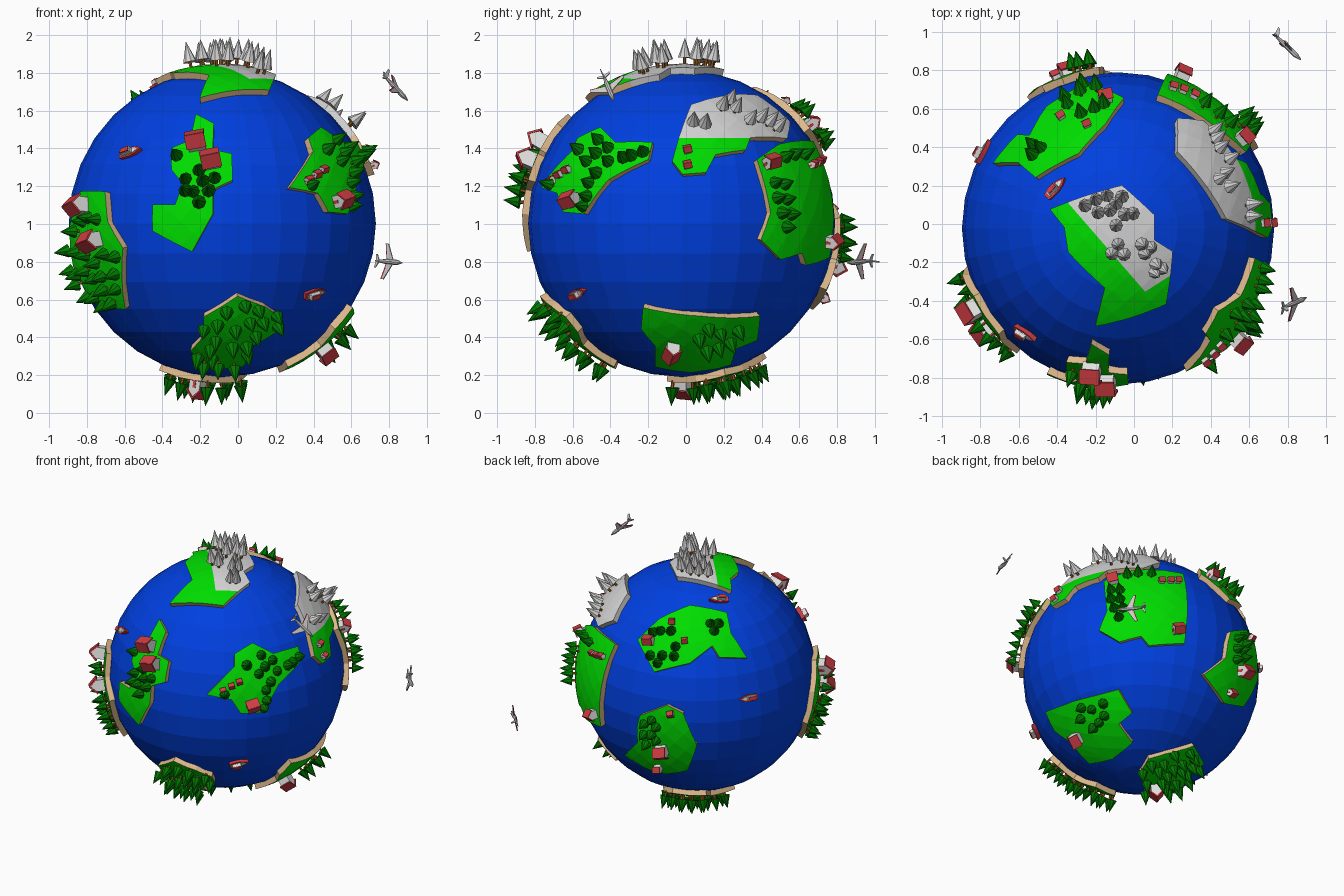
import bpy, bmesh, math, random
from mathutils import Vector, Matrix

if "Cube" in bpy.data.objects:
    bpy.data.objects.remove(bpy.data.objects["Cube"])

random.seed(4)
C = Vector((-0.083, -0.023, 1.003))   # globe centre
R, H = 0.81, 0.037                    # globe radius, land thickness

def mat(name, col):
    m = bpy.data.materials.new(name)
    m.diffuse_color = (*col, 1)
    m.use_nodes = True
    m.node_tree.nodes["Principled BSDF"].inputs["Base Color"].default_value = m.diffuse_color
    return m

MATS = [mat("ocean_blue", (.0, .05, .74)), mat("grass_green", (.0, .72, .0)),
        mat("sand", (.75, .50, .27)), mat("snow_white", (.65, .65, .65)),
        mat("leaf_green", (.0, .20, .0)), mat("trunk_brown", (.30, .11, .015)),
        mat("roof_red", (.62, .045, .055)), mat("wall_white", (.75, .75, .74)),
        mat("metal_grey", (.60, .60, .60))]
BLUE, GRASS, SAND, SNOW, LEAF, TRUNK, RED, WALL, GREY = range(9)

def finish(bm, name):
    me = bpy.data.meshes.new(name)
    bm.to_mesh(me)
    bm.free()
    for m in MATS:
        me.materials.append(m)
    ob = bpy.data.objects.new(name, me)
    ob.location = C
    bpy.context.collection.objects.link(ob)

# ---------- small solids added to a bmesh ----------
def paint(verts, m):
    for f in {f for v in verts for f in v.link_faces}:
        f.material_index = m

def cone(bm, M, z0, z1, r0, r1, m, n=8):
    T = M @ Matrix.Translation((0, 0, (z0 + z1) / 2))
    paint(bmesh.ops.create_cone(bm, cap_ends=True, segments=n, radius1=r0, radius2=r1,
                                depth=z1 - z0, matrix=T)["verts"], m)

def box(bm, M, c, s, m, tilt=0):
    T = M @ Matrix.Translation(c) @ Matrix.Rotation(tilt, 4, 'Y') @ Matrix.Diagonal((*s, 1))
    paint(bmesh.ops.create_cube(bm, size=1, matrix=T)["verts"], m)

def prism(bm, M, a, b, m):
    """Solid between two matching rings of points."""
    va, vb = [[bm.verts.new(M @ Vector(p)) for p in ring] for ring in (a, b)]
    n = len(va)
    faces = [bm.faces.new(va[::-1]), bm.faces.new(vb)]
    faces += [bm.faces.new((va[i], va[(i + 1) % n], vb[(i + 1) % n], vb[i])) for i in range(n)]
    bmesh.ops.recalc_face_normals(bm, faces=faces)
    for f in faces:
        f.material_index = m

# ---------- placement on the globe ----------
def spot(facing, u, v, r=R + H):
    """Globe point at offset u (right), v (up) from the centre as faced from a direction."""
    p, e = map(math.radians, facing)
    right = Vector((math.cos(p), math.sin(p), 0))
    flat = Vector((math.sin(p), -math.cos(p), 0))
    out = flat * math.cos(e) + Vector((0, 0, math.sin(e)))
    up = Vector((0, 0, math.cos(e))) - flat * math.sin(e)
    return (right * u + up * v + out * math.sqrt(max(r * r - u * u - v * v, 0))).normalized() * r

def stand(pos, heading=(0, 0, 1), s=1):
    """Frame with z pointing away from the globe and y along the heading."""
    z = pos.normalized()
    h = Vector(heading)
    y = h - z * h.dot(z)
    if y.length < .05:
        y = z.orthogonal()
    y.normalize()
    x = y.cross(z)
    return Matrix.Translation(pos) @ Matrix((x, y, z)).transposed().to_4x4() @ Matrix.Scale(s, 4)

def tree(bm, pos, m, tall):
    M = stand(pos, s=random.uniform(.94, 1.03))
    cone(bm, M, -.01, .04 * tall, .009, .009, TRUNK, 6)
    cone(bm, M, .032 * tall, .142 * tall, .037, .001, m)

def house(bm, pos, s, upright):
    side = Vector((0, 0, 1)).cross(pos).normalized()
    M = stand(pos, (.35, .25, 1) if upright else side + Vector((0, 0, .25)), s)
    prof = [(-.04, -.01), (.04, -.01), (.04, .055), (0, .095), (-.04, .055)]
    prism(bm, M, [(x, -.045, z) for x, z in prof], [(x, .045, z) for x, z in prof], WALL)
    for k in (-1, 1):
        box(bm, M, (k * .026, 0, .075), (.078, .106, .01), RED, k * math.pi / 4)
    box(bm, M, (0, -.046, .018), (.02, .004, .04), RED)

def inside(p, poly):
    hit = False
    for (ax, ay), (bx, by) in zip(poly, poly[1:] + poly[:1]):
        if (ay > p[1]) != (by > p[1]) and p[0] < (bx - ax) * (p[1] - ay) / (by - ay) + ax:
            hit = not hit
    return hit

def land(name, facing, outline, trees=(), houses=(), scatter=0, box_v=(-9, 9), snow=(),
         tall=.8, upright=False):
    pts = [spot(facing, *p) for p in outline]
    mid = sum(pts, Vector()).normalized()
    white = lambda p, slack=0: bool(snow) and all(Vector(n).dot(p) > d - slack for n, d in snow)
    # flat outline on the tangent plane, cut by a grid, then bent onto the globe
    bm = bmesh.new()
    bm.faces.new([bm.verts.new(p / p.dot(mid)) for p in pts])
    bmesh.ops.triangulate(bm, faces=bm.faces[:])
    cut = lambda co, no: bmesh.ops.bisect_plane(
        bm, geom=bm.verts[:] + bm.edges[:] + bm.faces[:], dist=1e-5, plane_co=co, plane_no=no)
    a = mid.orthogonal().normalized()
    for ax in (a, mid.cross(a)):
        for k in range(-7, 8):
            cut(mid + ax * (k * .12 + .03), ax)
    for v in bm.verts:
        v.co = v.co.normalized() * (R + H)
    for n, d in snow:
        cut(Vector(n) * d / Vector(n).length_squared, Vector(n))
    tops = bm.faces[:]
    for f in tops:
        f.material_index = SNOW if white(f.calc_center_median()) else GRASS
    rim = [e for e in bm.edges if e.is_boundary]
    new = bmesh.ops.extrude_edge_only(bm, edges=rim)["geom"]
    for v in new:
        if isinstance(v, bmesh.types.BMVert):
            v.co = v.co.normalized() * (R - .02)
    for f in new:
        if isinstance(f, bmesh.types.BMFace):
            f.material_index = SNOW if white(f.calc_center_median()) else SAND
    bmesh.ops.recalc_face_normals(bm, faces=bm.faces[:])
    if sum(f.normal.dot(mid) * f.calc_area() for f in tops) < 0:
        bmesh.ops.reverse_faces(bm, faces=bm.faces[:])
    finish(bm, name + "_land")

    # houses
    taken = []
    if houses:
        bm = bmesh.new()
        for u, v, s in houses:
            taken.append(spot(facing, u, v))
            house(bm, taken[-1], s, upright)
        finish(bm, name + "_houses")
    # trees: placed ones, then a scattered wood
    spots = [spot(facing, *t) for t in trees]
    us, vs = zip(*outline)
    for _ in range(3000):
        if scatter <= 0:
            break
        p = (random.uniform(min(us), max(us)),
             random.uniform(max(min(vs), box_v[0]), min(max(vs), box_v[1])))
        q = spot(facing, *p)
        if inside(p, outline) and all((q - t).length > .066 for t in spots + taken) \
                and all((q - t).length > .035 for t in pts):
            spots.append(q)
            scatter -= 1
    bm = bmesh.new()
    for q in spots:
        tree(bm, q, SNOW if white(q, .03) else LEAF, tall)
    finish(bm, name + "_trees")

# ---------- ocean ----------
bm = bmesh.new()
bmesh.ops.create_uvsphere(bm, u_segments=32, v_segments=16, radius=R + .003)
finish(bm, "ocean_globe")

# ---------- lands ----------
FRONT, RIGHT, TOP, REAR_L, REAR_R = (0, 0), (90, 0), (0, 90), (215, 25), (140, -30)
land("front", FRONT,
     [(-.14, .58), (-.045, .53), (-.05, .39), (.05, .37), (.055, .23), (-.05, .18), (-.05, .05),
      (-.16, -.15), (-.37, -.04), (-.37, .10), (-.25, .10), (-.21, .21), (-.27, .285),
      (-.27, .40), (-.17, .44)],
     [(-.235, .35), (-.19, .23), (-.12, .275), (-.04, .235), (-.15, .165), (-.10, .22),
      (-.07, .17), (-.12, .11), (-.19, .17)],
     [(-.135, .42, 1), (-.06, .325, 1)])
land("west", (-58, 0),
     [(-.1, .17), (.138, .17), (.18, .01), (.273, -.13), (.15, -.455), (-.1, -.43),
      (-.25, -.25), (-.22, -.02)],
     [(.05, .03), (.0, .01), (.12, .02), (-.09, -.04)], [(-.04, .09, 1), (.08, -.09, 1)],
     19, (-.43, -.12), tall=.75)
land("east", RIGHT,
     [(-.745, .19), (-.585, .38), (-.55, .455), (-.43, .51), (-.35, .43), (-.155, .43),
      (-.175, .34), (-.39, .23), (-.52, .05), (-.63, .06), (-.66, .16)],
     [(-.53, .38), (-.49, .32), (-.44, .36), (-.38, .39), (-.38, .32), (-.30, .34), (-.20, .37),
      (-.26, .35), (-.48, .21), (-.44, .26), (-.68, .20), (-.51, .09), (-.49, .14), (-.43, .43)],
     [(-.57, .12, .85), (-.68, .225, .4), (-.64, .255, .4), (-.60, .28, .4)], tall=.72)
land("north_east", RIGHT,
     [(-.05, .33), (-.015, .455), (.05, .63), (.40, .68), (.575, .54), (.56, .45), (.365, .455),
      (.34, .39), (.18, .365), (.13, .27), (.005, .26)],
     [(.06, .52), (.12, .51), (.21, .60), (.28, .59), (.25, .63), (.35, .53), (.405, .54),
      (.45, .52), (.49, .495)],
     [(.03, .385, .42), (.03, .305, .42)], snow=[((0, 0, 1), .452)], tall=.85)
land("rear_east", REAR_R,
     [(-.29, .32), (-.235, .455), (-.255, .66), (-.07, .73), (.29, .71), (.32, .47), (.30, .23),
      (.055, .215), (0, .28), (-.15, .24)],
     [(-.2, .58), (-.14, .58), (-.2, .52), (-.14, .52), (-.18, .46), (-.12, .46), (-.15, .40),
      (-.09, .68), (-.02, .69), (.07, .69)],
     [(.25, .32, .75), (.14, .655, .42), (.2, .655, .42), (.25, .655, .42), (-.19, .655, .75)],
     tall=.75)
land("rear", REAR_L,
     [(-.415, .23), (-.26, .38), (-.055, .47), (.2, .42), (.23, .275), (.34, .105), (.15, .11),
      (.10, .19), (-.055, .07), (-.3, .01)],
     [(-.30, .275), (-.25, .285), (-.18, .285), (-.15, .18), (-.24, .12), (-.32, .12),
      (-.27, .07), (-.16, .115), (.085, .335), (.14, .335), (.11, .285)],
     [(-.33, .22, .7), (-.175, .35, .42), (-.09, .22, .42)], tall=.75)
land("polar", TOP,
     [(-.355, .10), (-.185, .165), (.02, .225), (.19, .07), (.19, -.06), (.285, -.12),
      (.25, -.395), (-.12, -.51), (-.07, -.31), (-.26, -.125), (-.28, .005)],
     [(-.165, .115), (-.11, .145), (-.055, .165), (-.04, .09), (-.01, .125), (-.01, .015),
      (.035, .07), (.075, .075), (.02, .16), (-.1, .08), (-.03, -.125), (.0, -.08),
      (.03, -.13), (.12, -.08), (.165, -.095), (.135, -.125), (.19, -.18), (.22, -.2),
      (.185, -.22)],
     snow=[((.455, .395, 0), -.066), ((-.54, .84, 0), -.353)], tall=1)
land("south_front", FRONT,
     [(-.17, -.675), (-.10, -.60), (-.10, -.495), (.08, -.385), (.225, -.44), (.31, -.495),
      (.29, -.575), (.17, -.645), (.11, -.76), (-.055, -.77)], scatter=21)
land("south_east", RIGHT,
     [(-.205, -.445), (.1, -.49), (.415, -.49), (.40, -.62), (.285, -.665), (.26, -.75),
      (.05, -.79), (-.14, -.76), (-.14, -.65), (-.215, -.56)],
     [(.09, -.59), (.14, -.54), (.2, -.565), (.25, -.61), (.29, -.55), (.19, -.635), (.13, -.65)],
     [(-.05, -.66, .85)], upright=True)
land("south", REAR_R,
     [(-.014, -.67), (.05, -.565), (.17, -.53), (.365, -.475), (.435, -.6), (.345, -.67),
      (.275, -.77), (.035, -.79)], (), [(.1, -.76, .9)], 22, tall=.85, upright=True)
land("rear_west", REAR_L,
     [(-.4, -.29), (-.21, -.22), (-.1, -.275), (-.1, -.415), (-.005, -.495), (-.07, -.67),
      (-.26, -.695), (-.505, -.565), (-.415, -.475), (-.42, -.37)],
     [(-.36, -.34), (-.31, -.315), (-.28, -.36), (-.36, -.41), (-.31, -.41), (-.28, -.45),
      (-.345, -.475)],
     [(-.245, -.525, .9), (-.185, -.275, .45), (-.27, -.645, .55)], tall=.75)

# ---------- boats ----------
def boat(name, pos, heading):
    bm = bmesh.new()
    M = stand(pos, heading)
    hull = [(-.022, -.065), (.022, -.065), (.028, 0), (.02, .04), (0, .075), (-.02, .04), (-.028, 0)]
    prism(bm, M, [(x * .6, y * .88, -.012) for x, y in hull], [(x, y, .024) for x, y in hull], RED)
    prism(bm, M, [(x * .65, y * .75, .02) for x, y in hull],
          [(x * .65, y * .75, .027) for x, y in hull], WALL)
    box(bm, M, (0, -.012, .037), (.03, .06, .024), WALL)
    box(bm, M, (0, -.012, .052), (.026, .05, .008), RED)
    finish(bm, name)

boat("boat_front", spot(FRONT, -.48, .37, R), (1, 0, -.05))
boat("boat_south", spot(FRONT, .48, -.365, R), (1, .5, .2))
boat("boat_north", spot(REAR_L, .145, .5, R), (.7, .7, 0))
boat("boat_west", spot(REAR_L, .345, -.165, R), (.5, .85, 0))

# ---------- aeroplanes ----------
def plane(name, pos, heading):
    bm = bmesh.new()
    M = stand(Vector(pos) - C, heading)
    B = M @ Matrix.Rotation(-math.pi / 2, 4, 'X')
    cone(bm, B, -.10, -.02, .004, .014, GREY)
    cone(bm, B, -.02, .06, .014, .014, GREY)
    cone(bm, B, .06, .095, .014, .003, GREY)
    def slab(ring, m, t=.003):
        prism(bm, M, [(x, y, -t) for x, y in ring], [(x, y, t) for x, y in ring], m)
    for k in (-1, 1):
        slab([(0, .035), (k * .095, -.022), (k * .095, -.036), (0, -.012)], GREY)
        slab([(k * .012, -.009), (k * .095, -.034), (k * .095, -.042), (k * .012, -.019)], RED)
        slab([(0, -.07), (k * .036, -.092), (k * .036, -.102), (0, -.092)], GREY)
    fin = [(-.065, 0), (-.095, .042), (-.108, .042), (-.095, 0)]
    prism(bm, M, [(-.003, *p) for p in fin], [(.003, *p) for p in fin], GREY)
    finish(bm, name)

plane("aeroplane_high", (.835, -.41, 1.72), (.87, .18, -.5))
plane("aeroplane_low", (.80, .92, .80), (.87, -.45, -.1))
